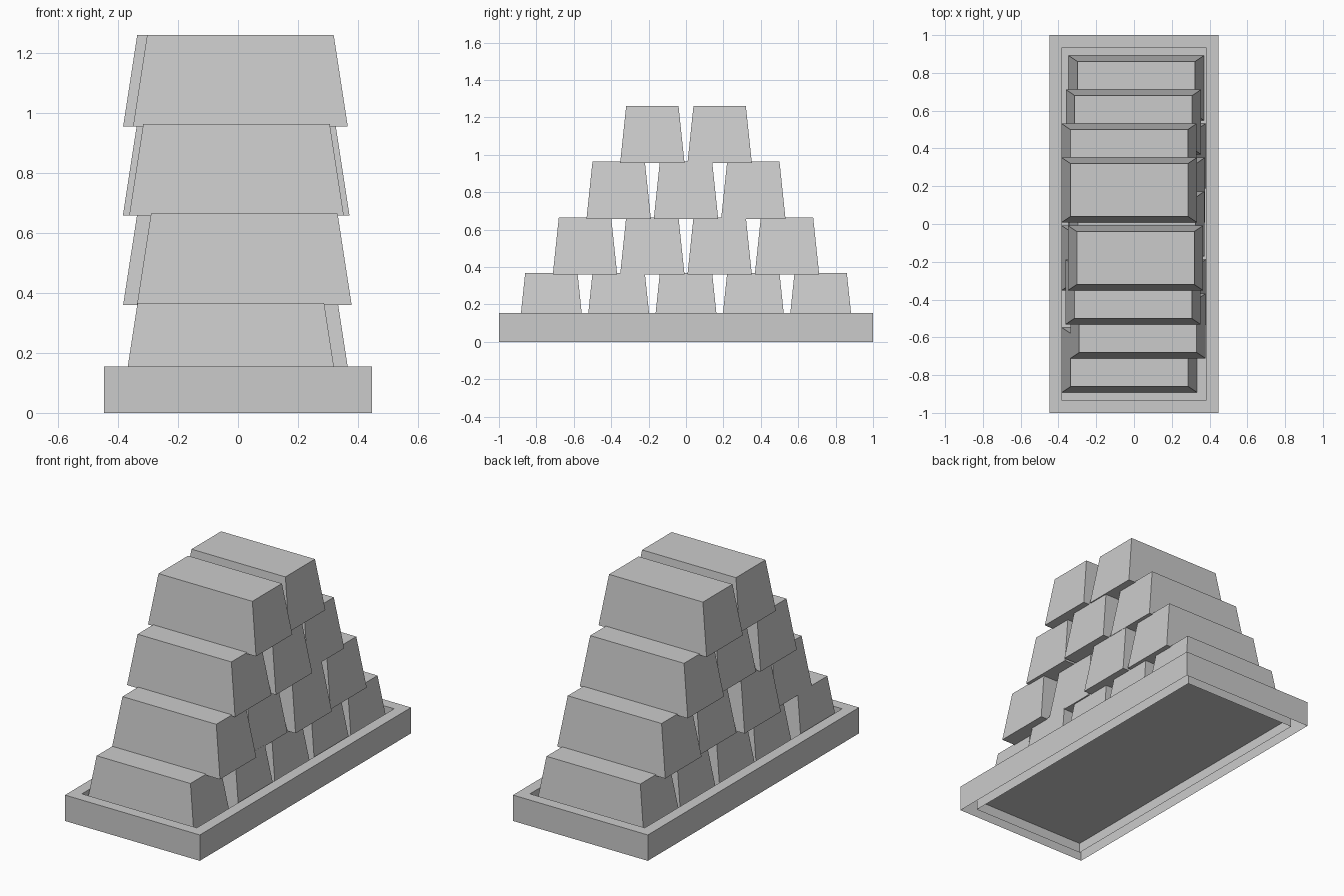
import bpy, bmesh

if "Cube" in bpy.data.objects:
    bpy.data.objects.remove(bpy.data.objects["Cube"])


def make_object(name, bm):
    bmesh.ops.remove_doubles(bm, verts=bm.verts, dist=1e-5)
    mesh = bpy.data.meshes.new(name)
    bm.to_mesh(mesh)
    bm.free()
    obj = bpy.data.objects.new(name, mesh)
    bpy.context.collection.objects.link(obj)
    return obj


def rect(bm, hx, hy, z):
    return [bm.verts.new((sx * hx, sy * hy, z))
            for sx, sy in ((-1, -1), (1, -1), (1, 1), (-1, 1))]


def bridge(bm, a, b):
    for i in range(4):
        j = (i + 1) % 4
        bm.faces.new((a[i], a[j], b[j], b[i]))


# Tray: hollow rim, open underneath, with a raised floor panel
OX, OY, RIM, TOP, FLOOR = 0.447, 1.0, 0.066, 0.155, 0.06
bm = bmesh.new()
loops = [rect(bm, OX, OY, 0), rect(bm, OX, OY, TOP),
         rect(bm, OX - RIM, OY - RIM, TOP),
         rect(bm, OX - RIM, OY - RIM, FLOOR),
         rect(bm, OX - RIM, OY - RIM, 0)]
for a, b in zip(loops, loops[1:]):
    bridge(bm, a, b)
bm.faces.new(loops[3])
make_object("tray", bm)


# Tapered ingot standing on its own origin
def ingot(name, x, y, z):
    bm = bmesh.new()
    low, high = rect(bm, 0.358, 0.172, 0), rect(bm, 0.311, 0.14, 0.305)
    bridge(bm, low, high)
    bm.faces.new(low[::-1])
    bm.faces.new(high)
    make_object(name, bm).location = (x, y, z)


# Stacked rows, front to back, each ingot slightly shifted sideways
rows = [(-0.024, 0.022, 0.012, 0.021, 0.012),
        (0.021, -0.025, 0.018, -0.003),
        (-0.005, 0.014, -0.026),
        (0.008, -0.025)]
for r, shifts in enumerate(rows):
    for i, x in enumerate(shifts):
        y = (i - (len(shifts) - 1) / 2) * 0.36
        ingot(f"ingot_row{r + 1}_{i + 1}", x, y, 0.062 + 0.298 * r)
